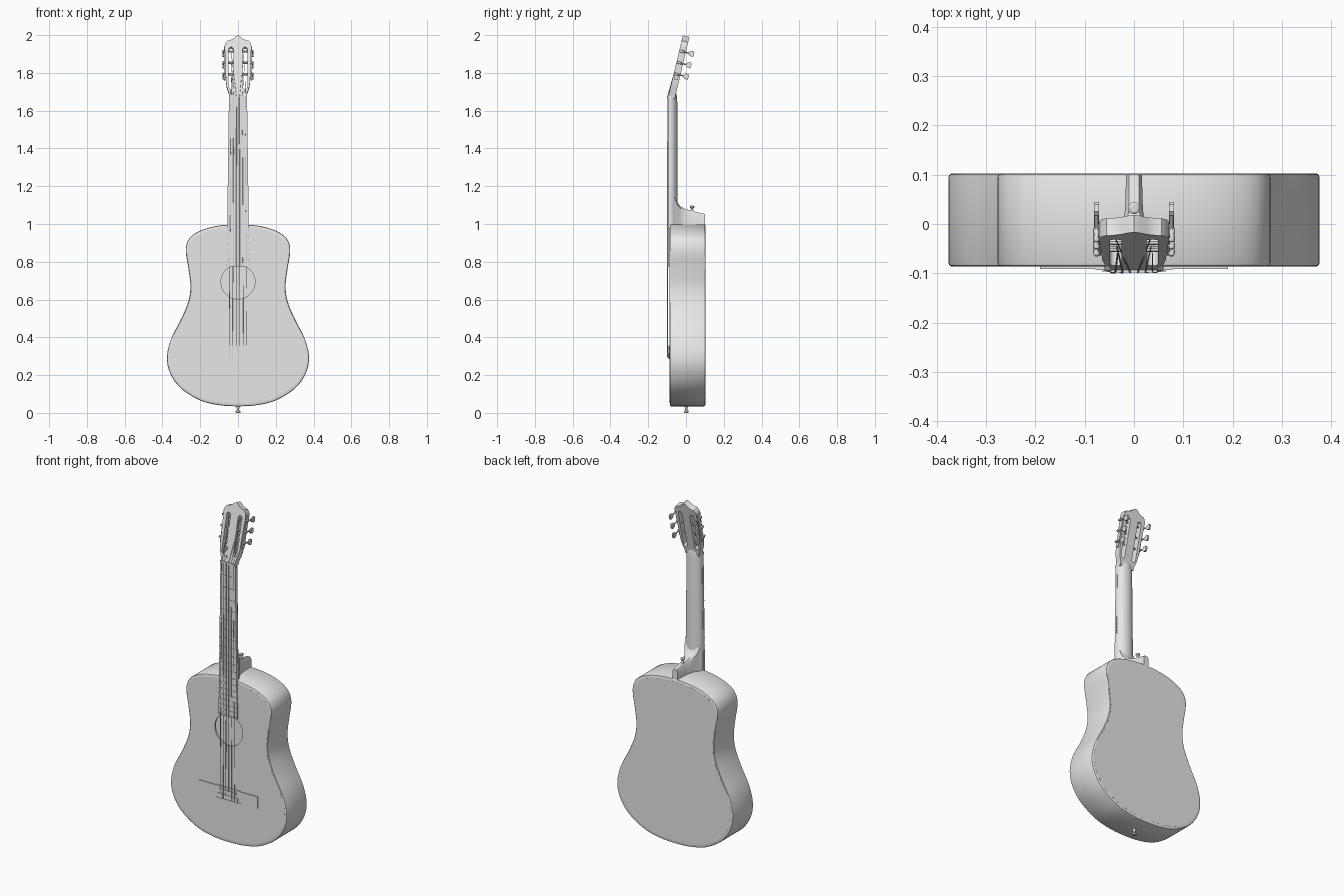
import bpy, bmesh, math
from mathutils import Vector, Matrix

cube = bpy.data.objects.get("Cube")
if cube:
    bpy.data.objects.remove(cube, do_unlink=True)

GREY = (0.8, 0.8, 0.8, 1)
mat = bpy.data.materials.new("pale_grey")
mat.use_nodes = True
mat.diffuse_color = GREY
mat.node_tree.nodes["Principled BSDF"].inputs["Base Color"].default_value = GREY
parts = []


def finish(name, bm, matrix=None):
    bmesh.ops.remove_doubles(bm, verts=bm.verts, dist=1e-5)
    bmesh.ops.recalc_face_normals(bm, faces=bm.faces)
    if matrix:
        bm.transform(matrix)
    me = bpy.data.meshes.new(name)
    bm.to_mesh(me)
    bm.free()
    me.materials.clear()
    me.materials.append(mat)
    ob = bpy.data.objects.new(name, me)
    bpy.context.scene.collection.objects.link(ob)
    parts.append(ob)
    return ob


def loft(name, rings, closed=False, matrix=None):
    """Skin a list of point rings; cap the ends unless closed."""
    bm = bmesh.new()
    vs = [[bm.verts.new(p) for p in ring] for ring in rings]
    n = len(vs[0])
    pairs = list(zip(vs, vs[1:])) + ([(vs[-1], vs[0])] if closed else [])
    for a, b in pairs:
        for i in range(n):
            j = (i + 1) % n
            bm.faces.new((a[i], a[j], b[j], b[i]))
    if not closed:
        bm.faces.new(vs[0])
        bm.faces.new(vs[-1])
    return finish(name, bm, matrix)


def turned(name, a, b, profile, sides=12, matrix=None):
    """Round part along a-b; profile is (fraction, radius) pairs."""
    a, b = Vector(a), Vector(b)
    q = (b - a).to_track_quat('Z', 'Y')
    turn = [2 * math.pi * i / sides for i in range(sides)]
    rings = [[a.lerp(b, f) + q @ Vector((r * math.cos(t), r * math.sin(t), 0)) for t in turn]
             for f, r in profile]
    return loft(name, rings, matrix=matrix)


def rod(name, a, b, r, sides=8, matrix=None):
    return turned(name, a, b, [(0, r), (1, r)], sides, matrix)


def taper(name, hw0, hw1, y0, y1, z0, z1, cx=0, matrix=None):
    """Box whose half width runs from hw0 at the bottom to hw1 at the top."""
    rings = [[(cx - w, y0, z), (cx + w, y0, z), (cx + w, y1, z), (cx - w, y1, z)]
             for w, z in ((hw0, z0), (hw1, z1))]
    return loft(name, rings, matrix=matrix)


def plate(name, loops, y0, y1, matrix=None):
    """Flat board from (x, z) outlines, later loops being holes."""
    cu = bpy.data.curves.new(name, 'CURVE')
    cu.dimensions, cu.fill_mode, cu.extrude = '2D', 'BOTH', (y1 - y0) / 2
    for loop in loops:
        sp = cu.splines.new('POLY')
        sp.points.add(len(loop) - 1)
        for p, (x, z) in zip(sp.points, loop):
            p.co = (x, z, 0, 1)
        sp.use_cyclic_u = True
    ob = bpy.data.objects.new(name + "_curve", cu)
    bpy.context.scene.collection.objects.link(ob)
    dg = bpy.context.evaluated_depsgraph_get()
    me = bpy.data.meshes.new_from_object(ob.evaluated_get(dg))
    bm = bmesh.new()
    bm.from_mesh(me)
    bpy.data.objects.remove(ob)
    bpy.data.curves.remove(cu)
    bpy.data.meshes.remove(me)
    bm.transform(Matrix.Translation((0, (y0 + y1) / 2, 0)) @ Matrix.Rotation(math.pi / 2, 4, 'X'))
    return finish(name, bm, matrix)


def mirrored(half):
    return half + [(-x, z) for x, z in reversed(half) if x > 1e-6]


def smooth_loop(pts, steps=5):
    """Closed Catmull-Rom curve through the points."""
    pts, out = [Vector(p) for p in pts], []
    n = len(pts)
    for i in range(n):
        a, b, c, d = (pts[(i + k) % n] for k in (-1, 0, 1, 2))
        for s in range(steps):
            t = s / steps
            p = (2 * b + (c - a) * t + (2 * a - 5 * b + 4 * c - d) * t * t
                 + (3 * b - a - 3 * c + d) * t ** 3) / 2
            out.append((p.x, p.y))
    return out


# Hollow body: rounded sides, soundboard with hole, back
outline = smooth_loop(mirrored([
    (0, .035), (.1, .041), (.2, .066), (.3, .128), (.357, .205), (.376, .29), (.355, .39),
    (.3, .5), (.263, .59), (.252, .67), (.262, .76), (.276, .85), (.268, .905),
    (.235, .945), (.17, .976), (.09, .993), (0, .998)]))
FRONT, BACK, MID = -.086, .102, .52


def scaled(k):
    return [(x * k, MID + (z - MID) * k) for x, z in outline]


section = [(.985, FRONT), (.995, FRONT + .002), (1, FRONT + .007), (1, BACK - .007),
           (.995, BACK - .002), (.985, BACK), (.93, BACK), (.93, FRONT)]
loft("body_sides", [[(x, y, z) for x, z in scaled(k)] for k, y in section], closed=True)
HOLE_Z, HOLE_R = .693, .09
hole = [(HOLE_R * math.cos(i * math.pi / 24), HOLE_Z + HOLE_R * math.sin(i * math.pi / 24))
        for i in range(48)]
plate("soundboard", [scaled(.965), hole], FRONT - .0003, FRONT + .01)
plate("body_back", [scaled(.965)], BACK - .01, BACK + .0003)

# Neck with rounded back, and the heel
NUT_Z, SADDLE_Z = 1.67, .338
arc = [math.pi * i / 14 for i in range(15)]
loft("neck", [[(w * math.cos(t), y + d * math.sin(t), z) for t in arc]
              for z, w, y, d in ((.99, .056, -.084, .04), (1.64, .048, -.084, .038),
                                 (1.675, .047, -.084, .036), (1.71, .046, -.08, .024))])
loft("heel", [[(-w, y, .985), (w, y, .985), (w, y, top - .012), (w * .6, y, top),
               (-w * .6, y, top), (-w, y, top - .012)]
              for y, w, top in ((-.06, .05, 1.15), (-.046, .042, 1.115), (-.03, .031, 1.094),
                                (-.005, .023, 1.08), (.03, .018, 1.069), (.1, .016, 1.053))])

# Fretboard and frets


def board_width(z):
    return .06 - .012 * (z - .775) / (NUT_Z - .775)


taper("fretboard", .06, .048, -.094, -.08, .775, NUT_Z)
for n in range(1, 20):
    z = SADDLE_Z + (NUT_Z - SADDLE_Z) * 2 ** (-n / 12)
    w = board_width(z)
    taper(f"fret_{n}", w, w, -.0965, -.093, z - .002, z + .002)
taper("nut", .048, .047, -.0985, -.08, NUT_Z - .003, NUT_Z + .008)

# Slotted headstock, tilted back from the nut
tilt = Matrix.Translation((0, -.095, NUT_Z)) @ Matrix.Rotation(math.radians(-13.4), 4, 'X')
THICK = .036
head = mirrored([(0, 0), (.045, 0), (.048, .025), (.06, .06), (.064, .09), (.068, .2), (.071, .28),
                 (.066, .298), (.056, .309), (.042, .311), (.026, .319), (.012, .332), (0, .338)])


def slot(side):
    half = [(.012 * math.cos(i * math.pi / 8), .012 * math.sin(i * math.pi / 8)) for i in range(9)]
    return ([(side * .037 + x, .262 + z) for x, z in half]
            + [(side * .037 - x, .058 - z) for x, z in half])


plate("headstock", [head, slot(-1), slot(1)], 0, THICK, tilt)

# Tuners: side plate, roller, shaft and paddle on each side
ROLLERS = (.13, .192, .254)
for side, label in ((1, "left"), (-1, "right")):
    taper(f"{label}_tuner_plate", .003, .003, .008, .028, .1, .28, side * .07, tilt)
    for n, s in enumerate(ROLLERS, 1):
        tag = f"{label}_tuner_{n}"
        x = side * .076
        rod(tag + "_roller", (side * .022, .014, s), (side * .083, .014, s), .006, matrix=tilt)
        turned(tag + "_shaft", (x, 0, s), (x, .06, s),
               [(0, .004), (.1, .007), (.45, .007), (.5, .004), (1, .004)], 10, tilt)
        loft(tag + "_paddle", [[(x + a * .005, y, s - h), (x + a * .005, y, s + h)][::a]
                               + [(x - a * .005, y, s + h), (x - a * .005, y, s - h)][::a]
                               for a in (1,) for y, h in ((.053, .006), (.06, .014),
                                                          (.074, .016), (.08, .012))],
             matrix=tilt)

# Bridge with raised centre, tie block and saddle
for name, w, y, z0, z1 in (("bridge_wings", .19, -.091, .288, .354),
                           ("bridge_centre", .078, -.0935, .285, .357),
                           ("tie_block", .065, -.0965, .29, .314),
                           ("saddle", .055, -.0975, SADDLE_Z - .003, SADDLE_Z + .004)):
    taper(name, w, w, y, FRONT + .003, z0, z1)

# Six strings, each wound to its roller
for i in range(6):
    f = (i - 2.5) / 2.5
    side = 1 if f > 0 else -1
    reach = ROLLERS[i if i < 3 else 5 - i]
    r = .0018 - .00015 * i
    at_nut = (f * .038, -.0985, NUT_Z + .002)
    rod(f"string_{i + 1}", (f * .047, -.098, .292), at_nut, r, 6)
    rod(f"string_end_{i + 1}", at_nut, tilt @ Vector((side * (.033 + .002 * (i % 3)), .006, reach)), r, 6)

# Strap buttons on the tail and the heel
knob = [(0, .011), (.3, .007), (.55, .006), (.75, .012), (.92, .012), (1, .008)]
turned("tail_strap_button", (0, .002, .038), (0, .002, 0), knob, 16)
turned("heel_strap_button", (0, .032, 1.062), (0, .032, 1.097), knob, 16)

# Smooth shading with sharp edges kept
bpy.ops.object.select_all(action='DESELECT')
for ob in parts:
    ob.select_set(True)
bpy.context.view_layer.objects.active = parts[0]
bpy.ops.object.shade_smooth_by_angle(angle=math.radians(35))
